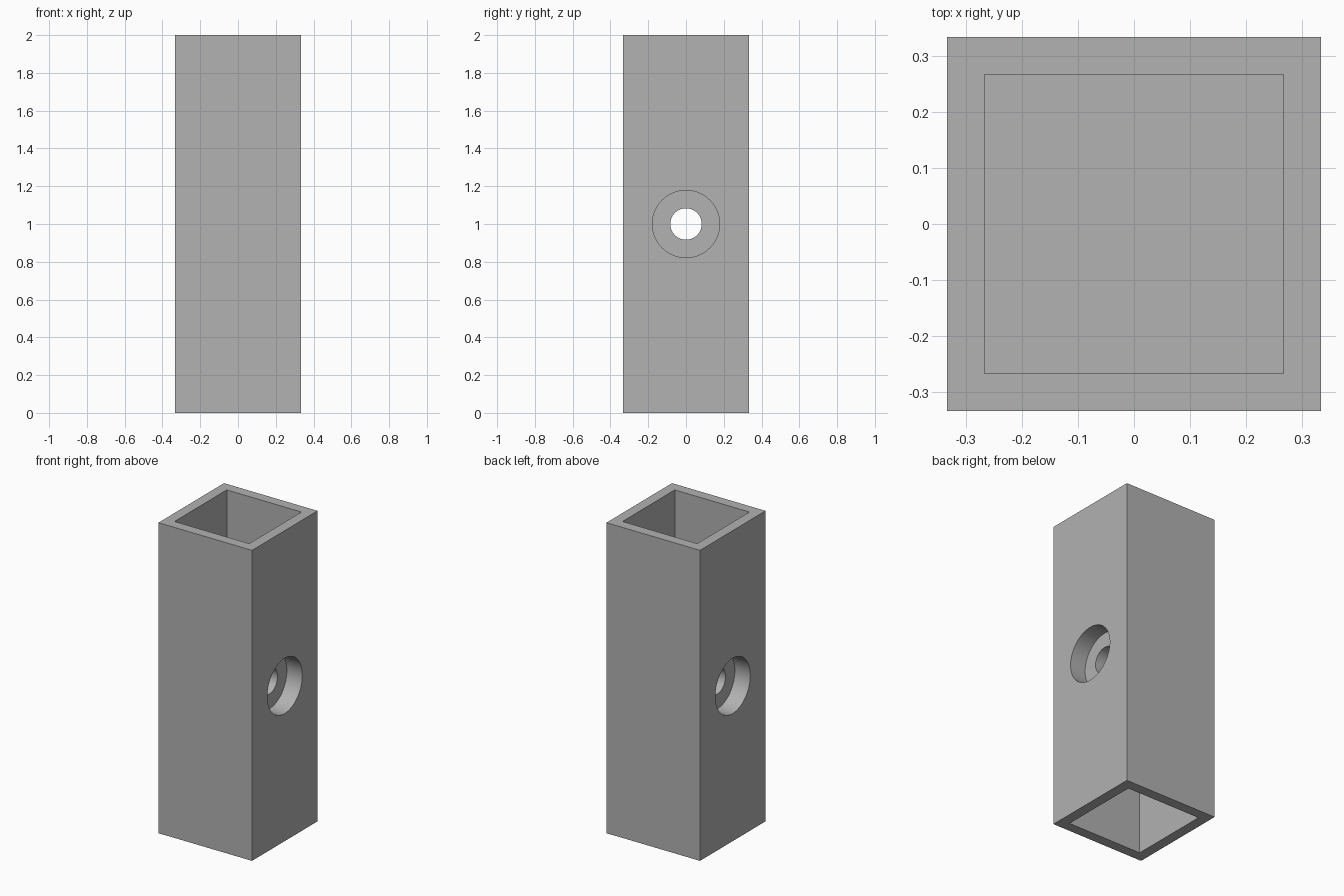
import bpy
import math

cube = bpy.data.objects.get("Cube")
if cube:
    bpy.data.objects.remove(cube, do_unlink=True)

WIDTH, HEIGHT, WALL = 2 / 3, 2.0, 0.067
POCKET_DEPTH = HEIGHT / 3
BORE_RADIUS, RECESS_RADIUS, RECESS_DEPTH = 0.083, 0.178, 0.11
OVERLAP = 0.1

grey = bpy.data.materials.new("plain grey")
grey.use_nodes = True
colour = (0.445, 0.445, 0.445, 1)
grey.diffuse_color = colour
grey.node_tree.nodes["Principled BSDF"].inputs["Base Color"].default_value = colour


def box(name, size, z):
    bpy.ops.mesh.primitive_cube_add(size=1, location=(0, 0, z))
    obj = bpy.context.object
    obj.name = name
    obj.scale = size
    bpy.ops.object.transform_apply(location=False, rotation=False, scale=True)
    obj.data.materials.append(grey)
    return obj


def cross_cylinder(name, radius, length, x):
    bpy.ops.mesh.primitive_cylinder_add(
        vertices=64, radius=radius, depth=length,
        location=(x, 0, HEIGHT / 2), rotation=(0, math.pi / 2, 0))
    obj = bpy.context.object
    obj.name = name
    obj.data.materials.append(grey)
    return obj


def cut(target, cutter):
    bpy.ops.object.select_all(action="DESELECT")
    bpy.context.view_layer.objects.active = target
    target.select_set(True)
    mod = target.modifiers.new("cut", "BOOLEAN")
    mod.operation = "DIFFERENCE"
    mod.solver = "EXACT"
    mod.object = cutter
    bpy.ops.object.modifier_apply(modifier=mod.name)
    bpy.data.objects.remove(cutter, do_unlink=True)


# Square post
post = box("square_post", (WIDTH, WIDTH, HEIGHT), HEIGHT / 2)

# Square pockets in both ends, leaving a solid middle
inner = WIDTH - 2 * WALL
for side in (-1, 1):
    z = HEIGHT / 2 + side * (HEIGHT / 2 - POCKET_DEPTH / 2 + OVERLAP / 2)
    cut(post, box("end_pocket", (inner, inner, POCKET_DEPTH + OVERLAP), z))

# Round recess on each side face
for side in (-1, 1):
    x = side * (WIDTH / 2 - RECESS_DEPTH / 2 + OVERLAP / 2)
    cut(post, cross_cylinder("recess", RECESS_RADIUS, RECESS_DEPTH + OVERLAP, x))

# Bore through the middle
cut(post, cross_cylinder("bore", BORE_RADIUS, WIDTH + OVERLAP, 0))

bpy.ops.object.select_all(action="DESELECT")
post.select_set(True)
bpy.context.view_layer.objects.active = post
bpy.ops.object.shade_smooth_by_angle(angle=math.radians(30))
